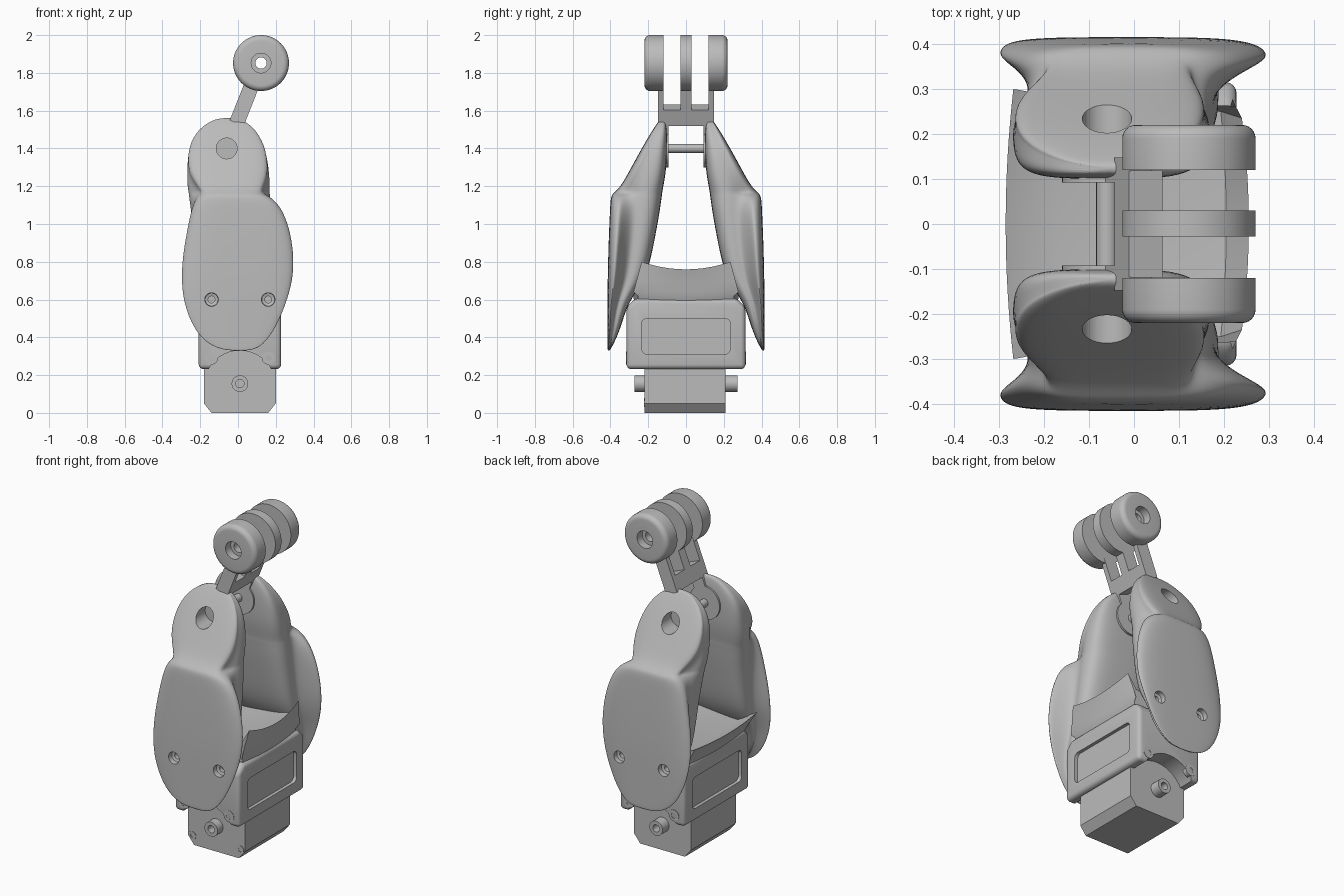
import bpy, bmesh
from math import sin, cos, pi, radians
from mathutils import Matrix

if "Cube" in bpy.data.objects:
    bpy.data.objects.remove(bpy.data.objects["Cube"], do_unlink=True)

grey = bpy.data.materials.new("plain grey")
grey.use_nodes = True
grey.diffuse_color = (0.5, 0.5, 0.5, 1)
grey.node_tree.nodes["Principled BSDF"].inputs["Base Color"].default_value = (0.5, 0.5, 0.5, 1)
parts = []


def loft(name, rings, wrap=False):
    """Skin a stack of closed rings, capped at the ends or wrapped round."""
    bm = bmesh.new()
    rows = [[bm.verts.new(p) for p in ring] for ring in rings]
    n = len(rows[0])
    pairs = list(zip(rows, rows[1:])) + ([(rows[-1], rows[0])] if wrap else [])
    for a, b in pairs:
        for i in range(n):
            j = (i + 1) % n
            bm.faces.new((a[i], a[j], b[j], b[i]))
    if not wrap:
        bm.faces.new(rows[0])
        bm.faces.new(rows[-1])
    bmesh.ops.recalc_face_normals(bm, faces=bm.faces)
    mesh = bpy.data.meshes.new(name)
    bm.to_mesh(mesh)
    bm.free()
    mesh.materials.append(grey)
    obj = bpy.data.objects.new(name, mesh)
    bpy.context.collection.objects.link(obj)
    parts.append(obj)
    return obj


def turned(name, x, z, profile, wrap=False, n=40):
    """Turn a (radius, y) profile round an axis parallel to y."""
    rings = [[(x + r * cos(2 * pi * i / n), y, z + r * sin(2 * pi * i / n))
              for i in range(n)] for r, y in profile]
    return loft(name, rings, wrap)


def along_x(name, pts, x0, x1):
    return loft(name, [[(x, y, z) for y, z in pts] for x in (x0, x1)])


def along_y(name, pts, y0, y1):
    return loft(name, [[(x, y, z) for x, z in pts] for y in (y0, y1)])


def bake(obj, kind, **settings):
    mod = obj.modifiers.new(kind.title(), kind)
    for key, value in settings.items():
        setattr(mod, key, value)
    bpy.context.view_layer.objects.active = obj
    bpy.ops.object.modifier_apply(modifier=mod.name)


def cut(obj, cutter):
    parts.remove(cutter)
    bake(obj, "BOOLEAN", operation="DIFFERENCE", object=cutter, solver="EXACT")
    bpy.data.objects.remove(cutter, do_unlink=True)


def socket_bolt(name, x, z, r, base, tip):
    """Round head with a blind socket in its end."""
    inner = base + (tip - base) * 0.3
    turned(name, x, z, [(r, base), (r, tip), (r * 0.5, tip), (r * 0.5, inner)], n=24)


# Motor block with chamfered corners, shaft ends and small front screws
along_y("motor_block", [(-.14, 0), (.16, 0), (.2, .05), (.2, .45),
                        (-.18, .45), (-.18, .05)], -.22, .21)
for x in (-.15, .17):
    socket_bolt("motor_screw", x, .055, .024, -.2, -.223)

# Case with an arch over the shaft and a recessed panel on each side
case = along_x("case", [(-.315, .232), (.315, .232), (.315, .56), (.27, .605),
                        (-.27, .605), (-.315, .56)], -.208, .228)
bake(case, "BEVEL", width=.025, segments=4, limit_method="ANGLE")
cut(case, turned("arch_cutter", .01, .14, [(.19, -.5), (.19, .5)]))
panel = []
for cy, cz, start in ((.205, .47, 0), (-.205, .47, 90), (-.205, .34, 180), (.205, .34, 270)):
    for k in range(7):
        a = radians(start + 15 * k)
        panel.append((cy + .03 * cos(a), cz + .03 * sin(a)))
cut(case, along_x("panel_cutter", panel, .208, .3))
cut(case, along_x("panel_cutter", panel, -.3, -.188))

# Shaft ends and case bolts on both faces
for side, word in ((-1, "front"), (1, "back")):
    socket_bolt(word + "_shaft", .01, .155, .044, side * .2, side * .272)
    for x in (-.14, .16):
        socket_bolt(word + "_case_bolt", x, .29, .034, side * .29, side * .317)

# Saddle on the case: x, z, rise towards the ends, half length in y
saddle_profile = [(-.2, .57, 0, .27), (.21, .57, 0, .25), (.225, .605, .015, .255),
                  (.233, .64, 0, .278), (.24, .7, 0, .262), (.255, .76, .04, .235),
                  (.205, .69, .02, .25), (-.17, .655, 0, .28), (-.285, .705, .01, .3),
                  (-.225, .62, 0, .28)]
rings = []
for k in range(17):
    t = k / 8 - 1
    rings.append([(x * (1 - .06 * t * t), t * half, z + rise * t * t)
                  for x, z, rise, half in saddle_profile])
loft("saddle", rings)

# Side shells: z, outer y, inner y, plate left and right x, lobe left and right x
stations = [
    (.328, .415, .405, -.06, .07, -.06, .07),
    (.36, .415, .385, -.16, .135, -.13, .11),
    (.45, .415, .345, -.238, .2, -.19, .17),
    (.58, .415, .31, -.287, .255, -.22, .19),
    (.7, .415, .22, -.3, .29, -.23, .19),
    (.82, .412, .185, -.294, .297, -.235, .19),
    (.95, .408, .16, -.272, .28, -.24, .185),
    (1.06, .403, .14, -.25, .243, -.25, .18),
    (1.12, .4, .132, -.228, .2, -.258, .175),
    (1.152, .395, .127, -.205, .155, -.262, .172),
    (1.166, .38, .126, -.19, .12, -.264, .17),
    (1.2, .345, .12, -.215, .135, -.268, .168),
    (1.28, .3, .105, -.265, .16, -.27, .165),
    (1.4, .235, .1, -.262, .145, -.262, .145),
    (1.48, .188, .1, -.225, .105, -.225, .105),
    (1.535, .152, .105, -.165, .055, -.165, .055),
    (1.562, .132, .112, -.1, -.01, -.1, -.01)]

# Half section of a shell: width share, depth (-1 outside, 1 inside), plate-to-lobe blend
section = [(.3, -1, 0), (.65, -.98, 0), (.88, -.9, 0), (.98, -.78, 0), (1.015, -.62, 0),
           (.98, -.48, .2), (.93, -.25, .6), (.95, 0, 1), (1, .3, 1), (.97, .6, 1),
           (.85, .85, 1), (.6, .97, 1), (.25, 1, 1)]


def shell(name, side):
    rings = []
    for z, yo, yi, xl, xr, il, ir in stations:
        rights, lefts = [], []
        for share, v, w in section:
            if z > 1.18 and abs(v) < .5:       # no waist above the plate
                share = 1
            left, right = xl + (il - xl) * w, xr + (ir - xr) * w
            mid, half = (left + right) / 2, (right - left) / 2 * share
            y = side * (yo + (yi - yo) * (v + 1) / 2)
            rights.append((mid + half, y, z))
            lefts.append((mid - half, y, z))
        rings.append(rights + lefts[::-1])
    obj = loft(name, rings)
    bake(obj, "SUBSURF", levels=2)
    # pivot access hole and countersunk screw holes
    cut(obj, turned("pivot_cutter", -.06, 1.4, [(.055, side * .15), (.055, side * .5)]))
    for x in (-.14, .16):
        cut(obj, turned("screw_cutter", x, .6, [(.018, side * .355), (.018, side * .38),
                                                (.034, side * .385), (.038, side * .45)]))


shell("front_shell", -1)
shell("back_shell", 1)

# Pivot pin between the shells
px, pz = -.06, 1.4
turned("pivot_pin", px, pz, [(.024, -.12), (.024, .12)], n=24)

# Fork arm, tilted about the pin towards the rollers
tilt = Matrix.Translation((px, 0, pz)) @ Matrix.Rotation(radians(21.6), 4, "Y")


def arm_bar(name, y0, y1, u0, u1, half=.04):
    obj = along_y(name, [(-half, u0), (half, u0), (half, u1), (-half, u1)], y0, y1)
    obj.data.transform(tilt)


for y0, y1, word in ((-.13, -.092, "front"), (.092, .13, "back")):
    turned(word + "_lug", px, pz, [(.1, y0), (.1, y1)])
    arm_bar(word + "_lug_neck", y0, y1, 0, .2)
arm_bar("fork_bridge", -.148, .148, .145, .235)
for y0, y1, word in ((-.148, -.118, "front"), (-.028, .03, "middle"), (.118, .148, "back")):
    arm_bar(word + "_fork_tine", y0, y1, .22, .37)

# Three rollers with a clear bore; the outer two are rounded and counterbored
rx, rz, rr = .122, 1.852, .148
turned("middle_roller", rx, rz, [(.03, -.028), (rr, -.028), (rr, .03), (.03, .03)], wrap=True, n=64)
for side, word in ((-1, "front"), (1, "back")):
    near, far, soft = .12, .22, .03
    rim = [(rr - soft + soft * cos(radians(15 * k)), side * (far - soft + soft * sin(radians(15 * k))))
           for k in range(7)]
    turned(word + "_roller", rx, rz, [(.03, side * near), (rr, side * near)] + rim +
           [(.052, side * far), (.052, side * .17), (.03, side * .17)], wrap=True, n=64)

# Smooth shading with sharp edges kept
bpy.ops.object.select_all(action="DESELECT")
for obj in parts:
    obj.select_set(True)
bpy.context.view_layer.objects.active = parts[0]
bpy.ops.object.shade_smooth_by_angle(angle=radians(35))
